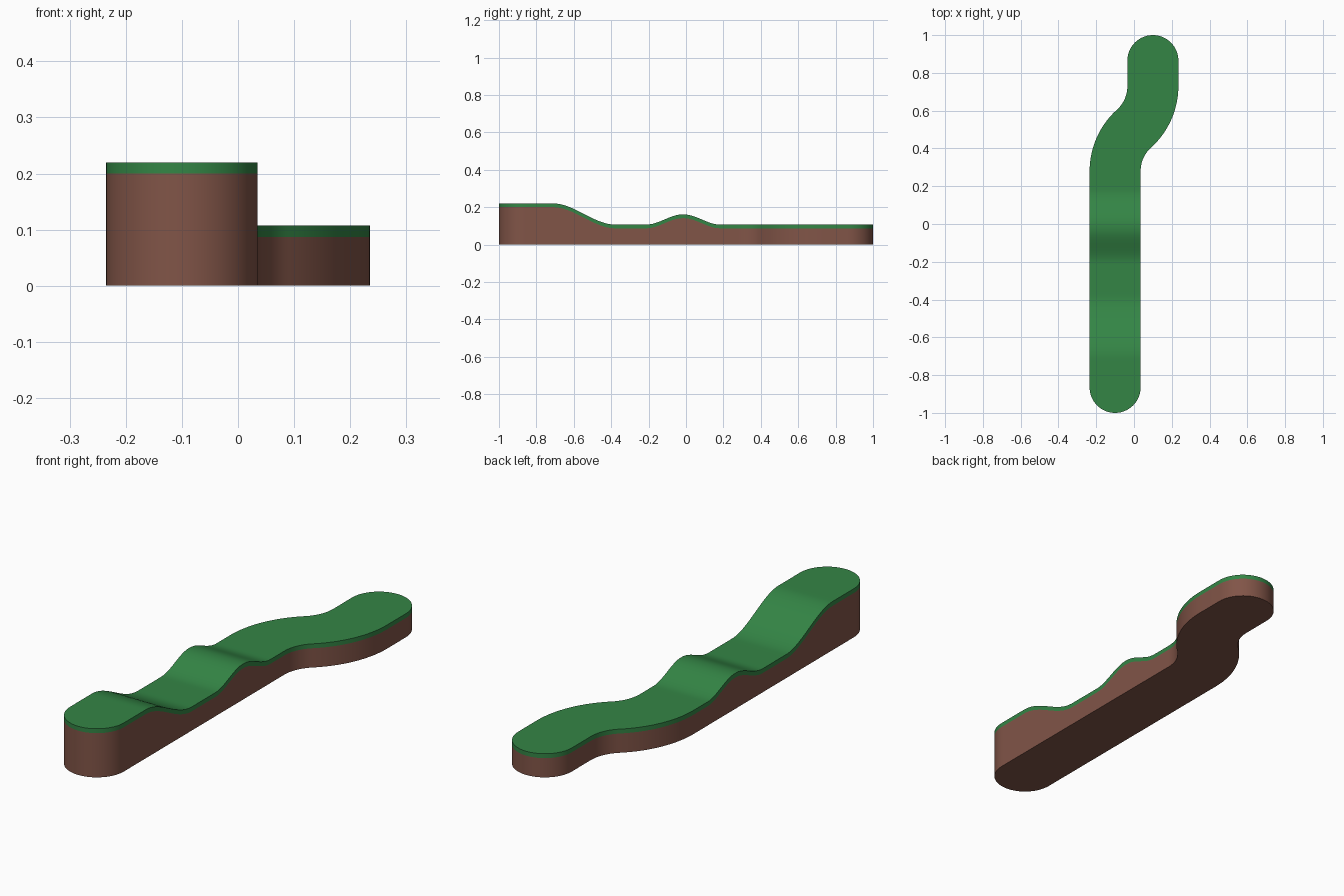
import bpy, bmesh, math

if "Cube" in bpy.data.objects:
    bpy.data.objects.remove(bpy.data.objects["Cube"])

W = 0.135            # half width of the lane
XC = 0.1             # sideways offset of the two straights
Y0, Y1 = 0.28, 0.73  # start and end of the S-bend
T = 2 * math.atan(XC / ((Y1 - Y0) / 2))        # angle of each bend arc
R = (Y1 - Y0) / 2 / math.sin(T)                # centreline radius


def material(name, colour):
    m = bpy.data.materials.new(name)
    m.diffuse_color = (*colour, 1)
    m.use_nodes = True
    m.node_tree.nodes["Principled BSDF"].inputs["Base Color"].default_value = m.diffuse_color
    return m


def ease(a, b, y):
    t = min(max((y - a) / (b - a), 0), 1)
    return t * t * (3 - 2 * t)


def height(y):
    # high tee, ramp down, one hump, then flat
    hump = ease(-0.21, -0.02, y) * (1 - ease(-0.01, 0.18, y))
    return 0.107 + 0.113 * (1 - ease(-0.71, -0.38, y)) + 0.054 * hump


def stations():
    # left and right edge points along the lane
    out = []
    n = 14
    for i in range(n + 1):                     # rounded near end
        a = math.pi / 2 * i / n
        w, y = W * math.sin(a), -1 + W - W * math.cos(a)
        out.append(((-XC - w, y), (-XC + w, y)))
    for i in range(1, 73):                     # long straight with ramp and hump
        y = -1 + W + (Y0 - W - -1 + 0) * i / 72
        out.append(((-XC - W, y), (-XC + W, y)))
    for i in range(1, 15):                     # bend to the right
        a = T * i / 14
        c, s = math.cos(a), math.sin(a)
        out.append(tuple((-XC + R - r * c, Y0 + r * s) for r in (R + W, R - W)))
    for i in range(14):                        # bend back to straight
        a = T * (1 - i / 14)
        c, s = math.cos(a), math.sin(a)
        out.append(tuple((XC - R + r * c, Y1 - r * s) for r in (R - W, R + W)))
    out.append(((XC - W, Y1), (XC + W, Y1)))
    for i in range(n + 1):                     # rounded far end
        a = math.pi / 2 * i / n
        w, y = W * math.cos(a), 1 - W + W * math.sin(a)
        out.append(((XC - w, y), (XC + w, y)))
    return out


def lane(name, low, high, mat):
    bm = bmesh.new()
    rings = []
    for l, r in stations():
        rings.append([bm.verts.new((*p, f(p[1])))
                      for p, f in ((l, low), (r, low), (r, high), (l, high))])
    for a, b in zip(rings, rings[1:]):
        for i in range(4):
            j = (i + 1) % 4
            bm.faces.new((a[i], a[j], b[j], b[i]))
    bmesh.ops.remove_doubles(bm, verts=bm.verts, dist=0.0001)
    bmesh.ops.recalc_face_normals(bm, faces=bm.faces)
    me = bpy.data.meshes.new(name)
    bm.to_mesh(me)
    bm.free()
    me.materials.append(mat)
    ob = bpy.data.objects.new(name, me)
    bpy.context.collection.objects.link(ob)
    bpy.context.view_layer.objects.active = ob
    bpy.ops.object.select_all(action='DESELECT')
    ob.select_set(True)
    bpy.ops.object.shade_smooth_by_angle(angle=math.radians(35))


# earth base and the thin turf layer on top
lane("earth_base", lambda y: 0, lambda y: height(y) - 0.02,
     material("earth brown", (0.22, 0.09, 0.064)))
lane("turf_top", lambda y: height(y) - 0.02, height,
     material("turf green", (0.034, 0.235, 0.06)))
